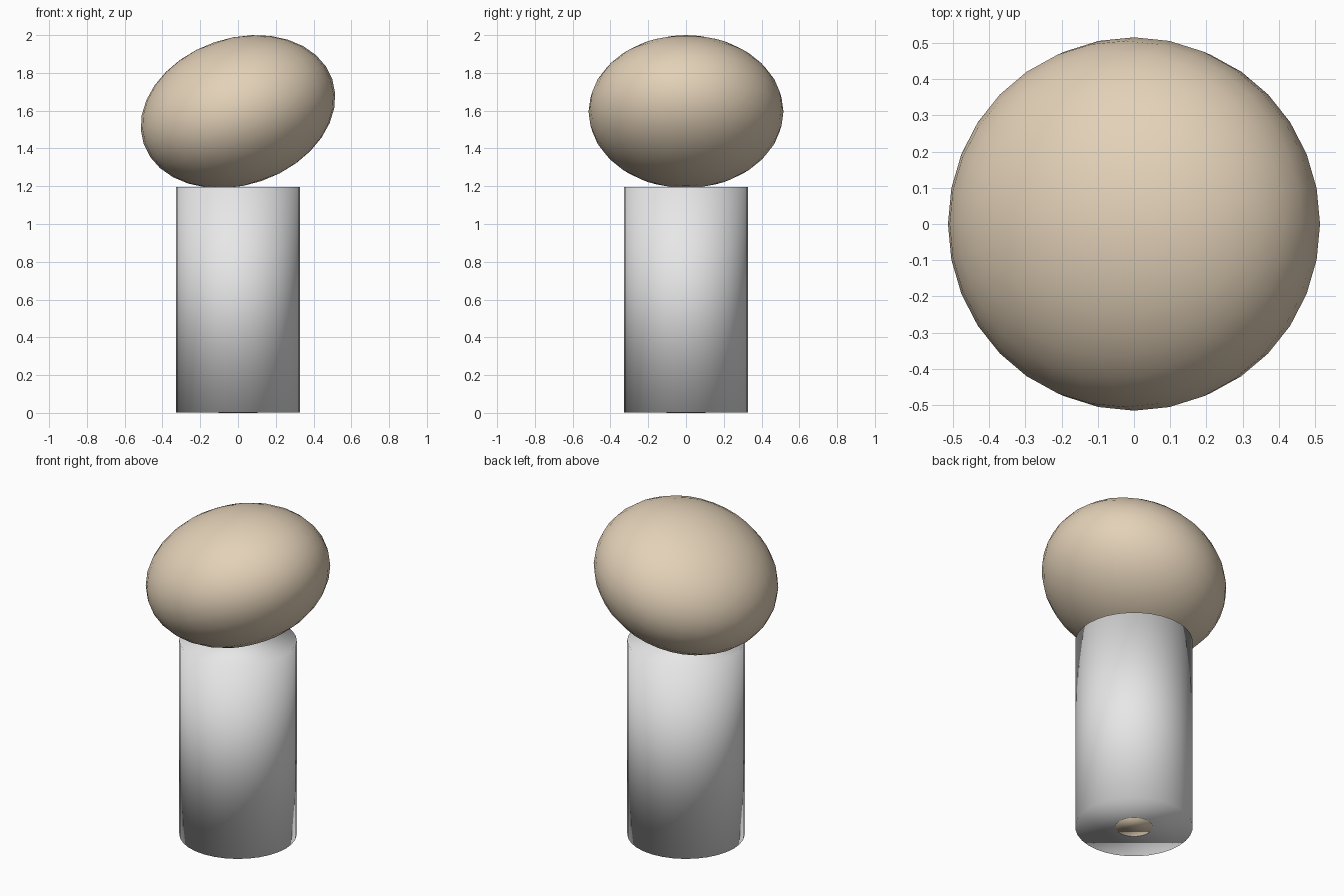
import bpy
import math

if "Cube" in bpy.data.objects:
    bpy.data.objects.remove(bpy.data.objects["Cube"])


def material(name, color):
    m = bpy.data.materials.new(name)
    m.diffuse_color = (*color, 1.0)
    m.use_nodes = True
    m.node_tree.nodes["Principled BSDF"].inputs["Base Color"].default_value = m.diffuse_color
    return m


def finish(name, mat):
    """Name the active object, colour it and shade it fully smooth."""
    ob = bpy.context.object
    ob.name = name
    ob.data.materials.append(mat)
    bpy.ops.object.shade_smooth()
    return ob


def cylinder(name, radius, z0, z1, mat):
    bpy.ops.mesh.primitive_cylinder_add(vertices=32, radius=radius, depth=z1 - z0,
                                        location=(0, 0, (z0 + z1) / 2))
    return finish(name, mat)


light_grey = material("light_grey", (0.8, 0.8, 0.8))
beige = material("beige", (0.77, 0.64, 0.48))

# Upright column
cylinder("column", 0.328, 0.002, 1.195, light_grey)

# Small round plate under the column
cylinder("base_disc", 0.103, 0.0, 0.008, beige)

# Flattened, tilted ball resting on the column
bpy.ops.mesh.primitive_uv_sphere_add(segments=32, ring_count=16, radius=1,
                                     location=(0, 0, 1.595),
                                     rotation=(0, math.radians(-19), 0))
bpy.context.object.scale = (0.528, 0.516, 0.388)
finish("tilted_ball", beige)
